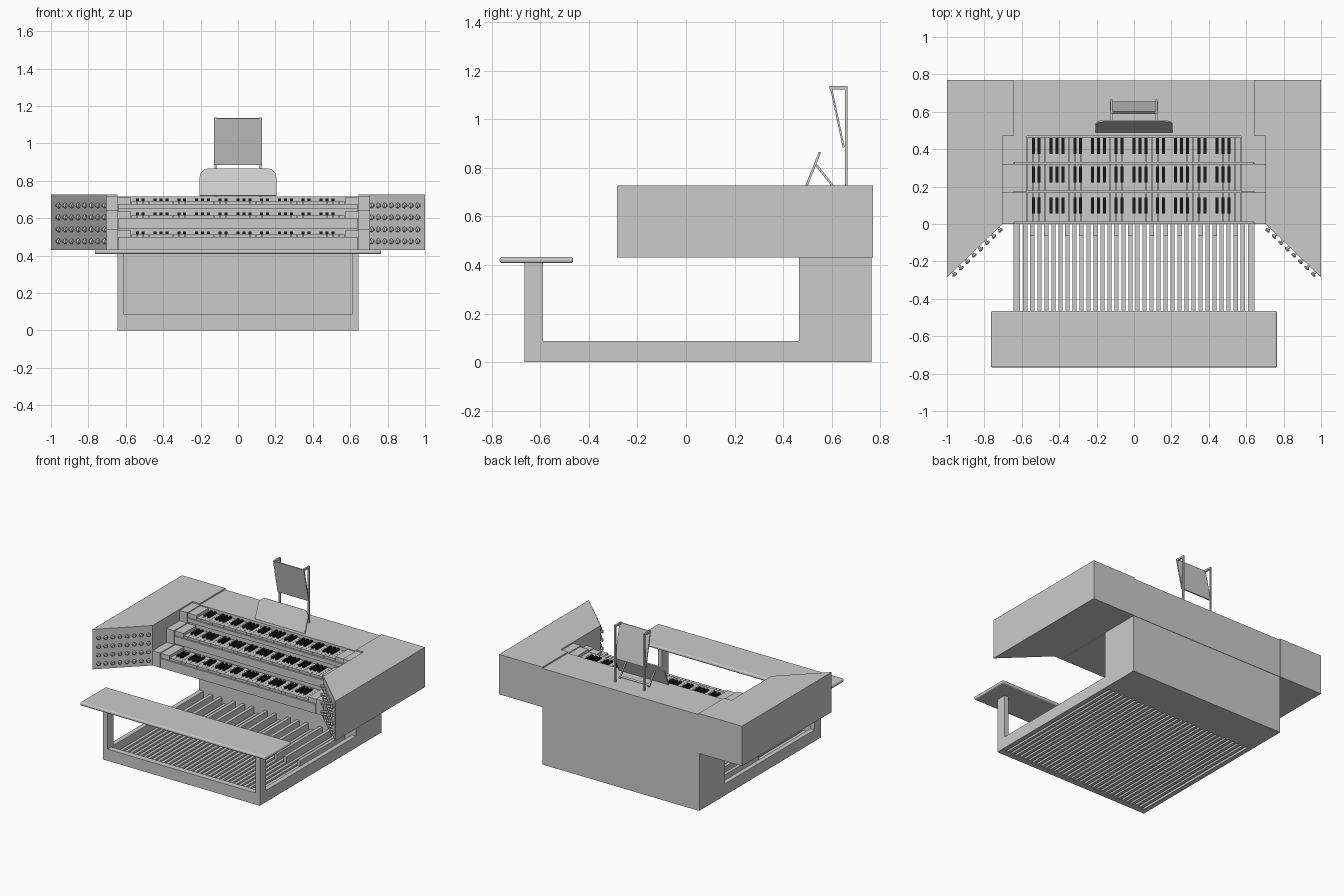
import bpy, bmesh, math
from mathutils import Matrix, Vector

if "Cube" in bpy.data.objects:
    bpy.data.objects.remove(bpy.data.objects["Cube"])

SHARPS = (1, 3, 6, 8, 10)


def finish(name, bm, mat=None):
    bmesh.ops.recalc_face_normals(bm, faces=bm.faces)
    me = bpy.data.meshes.new(name)
    bm.to_mesh(me)
    bm.free()
    ob = bpy.data.objects.new(name, me)
    bpy.context.scene.collection.objects.link(ob)
    if mat:
        me.materials.append(mat)
    return ob


def boxes(name, items, mat=None):
    """One object made of boxes given as x0, x1, y0, y1, z0, z1."""
    bm = bmesh.new()
    for x0, x1, y0, y1, z0, z1 in items:
        m = Matrix.Translation(((x0 + x1) / 2, (y0 + y1) / 2, (z0 + z1) / 2))
        m = m @ Matrix.Diagonal((x1 - x0, y1 - y0, z1 - z0, 1))
        bmesh.ops.create_cube(bm, size=1, matrix=m)
    return finish(name, bm, mat)


def both(items):
    return items + [(-b, -a, *r) for a, b, *r in items]


def prism(name, pts, offset):
    """Extrude a planar outline of 3D points along an offset vector."""
    bm = bmesh.new()
    f = bm.faces.new([bm.verts.new(p) for p in pts])
    g = bmesh.ops.extrude_face_region(bm, geom=[f])['geom']
    bmesh.ops.translate(bm, vec=offset, verts=[v for v in g if isinstance(v, bmesh.types.BMVert)])
    return finish(name, bm)


def bevel(ob, width, segs):
    b = ob.modifiers.new("bevel", 'BEVEL')
    b.width, b.segments = width, segs


black = bpy.data.materials.new("black_key")
black.diffuse_color = (0.01, 0.01, 0.01, 1)
black.use_nodes = True
black.node_tree.nodes["Principled BSDF"].inputs["Base Color"].default_value = black.diffuse_color

# console body
boxes("lower_case", [(-.645, .645, .465, .765, 0, .43)])
boxes("upper_case", [(-.645, .645, .47, .768, .43, .717)])

# side wings with angled stop jambs
for s, side in ((1, "right"), (-1, "left")):
    outline = [(.643, .77), (1, .77), (1, -.285), (.703, 0), (.703, .47), (.643, .47)]
    prism(side + "_wing", [(s * x, y, .43) for x, y in outline], (0, 0, .297))

# draw knobs: 4 rows of 8 per jamb, lathed from a short profile
for s, side in ((1, "right"), (-1, "left")):
    bm = bmesh.new()
    a, b = Vector((s * .703, 0, 0)), Vector((s, -.285, 0))
    normal = Vector((-s * .285, -.297, 0)).normalized()
    turn = normal.to_track_quat('Z', 'Y').to_matrix().to_4x4()
    for row in range(4):
        for col in range(8):
            p = a.lerp(b, .075 + col * .118) + Vector((0, 0, .476 + row * .064))
            for r1, r2, h0, h1 in ((.007, .007, 0, .012), (.010, .015, .010, .017), (.015, .009, .017, .025)):
                m = Matrix.Translation(p + normal * (h0 + h1) / 2) @ turn
                bmesh.ops.create_cone(bm, cap_ends=True, segments=12, radius1=r1, radius2=r2,
                                      depth=h1 - h0, matrix=m)
    finish(side + "_draw_knobs", bm)

# three stepped manuals: front y, back y, white key top z
MANUALS = [(0, .18, .515), (.165, .325, .618), (.318, .47, .693)]
W = 1.14 / 36
for n, (y0, y1, z) in enumerate(MANUALS, 1):
    under = .43 if n == 1 else MANUALS[n - 2][2] + .03
    step = y0 + .02
    boxes(f"manual_{n}_bed", [(-.64, .64, step, .472, .43, z - .022)])
    boxes(f"manual_{n}_key_slip", [(-.64, .64, y0, step, under, z - .016)])
    boxes(f"manual_{n}_cheeks", both([(.572, .643, y0 + .01, y1, z - .03, z + .018)]))
    boxes(f"manual_{n}_side_steps", both([(.641, .704, y0, .471, .43, z + .024)]))
    boxes(f"manual_{n}_white_keys",
          [(-.57 + i * W + .0007, -.57 + (i + 1) * W - .0007, y0 + .012, y1 - .005, z - .018, z)
           for i in range(36)])
    blacks, white = [], 0
    for k in range(61):
        if k % 12 in SHARPS:
            x = -.57 + white * W
            blacks.append((x - .008, x + .008, y0 + .056, y0 + .143, z - .004, z + .013))
        else:
            white += 1
    boxes(f"manual_{n}_black_keys", blacks, black)

# pedalboard frame, bench supports and pedals
boxes("pedal_frame_sides", both([(.61, .645, -.665, .467, 0, .086)]))
boxes("pedal_frame_front", [(-.61, .61, -.665, -.62, 0, .086)])
boxes("bench_legs", both([(.61, .645, -.665, -.59, .086, .41)]))
P = 1.2 / 32
centres = [(-.6 + (i + .5) * P, i % 12 in SHARPS) for i in range(32)]
boxes("pedals", [(x - .011, x + .011, -.62, .467, .001, .04) for x, _ in centres])
boxes("raised_pedals", [(x - .012, x + .012, -.065, .466, .04, .08) for x, sharp in centres if sharp])

# bench seat
seat = boxes("bench_seat", [(-.765, .765, -.768, -.465, .408, .433)])
bevel(seat, .010, 3)

# music desk with rounded top corners, leaning back
r, L = .05, .155
tilt = Vector((0, .058, .145)).normalized()
outline = [(-.205, 0), (.205, 0)]
for cx, start in ((.205 - r, 0), (-.205 + r, 90)):
    for k in range(7):
        t = math.radians(start + k * 15)
        outline.append((cx + r * math.cos(t), L - r + r * math.sin(t)))
prism("music_desk", [Vector((u, .49, .722)) + tilt * v for u, v in outline],
      Vector((0, .145, -.058)).normalized() * .009)


def bar(name, x0, x1, a, b, t):
    """Flat bar from (y, z) a to b with thickness t, spanning x0 to x1."""
    d = Vector((b[0] - a[0], b[1] - a[1])).normalized()
    q = Vector((-d.y, d.x)) * t / 2
    pts = [Vector(a) + q, Vector(b) + q, Vector(b) - q, Vector(a) - q]
    return prism(name, [(x0, p.x, p.y) for p in pts], (x1 - x0, 0, 0))


# desk struts and the upright stand behind it
for s, side in ((1, "right"), (-1, "left")):
    x = s * .12
    bar(side + "_desk_strut", x - .005, x + .005, (.535, .815), (.608, .722), .009)
    bar(side + "_stand_post", x - .006, x + .006, (.66, .715), (.66, 1.138), .011)
    bar(side + "_stand_arm", x - .006, x + .006, (.592, 1.131), (.665, 1.131), .014)
bar("strut_crossbar", -.12, .12, (.594, .738), (.602, .728), .008)
bar("stand_panel", -.127, .127, (.597, 1.135), (.650, .885), .008)
